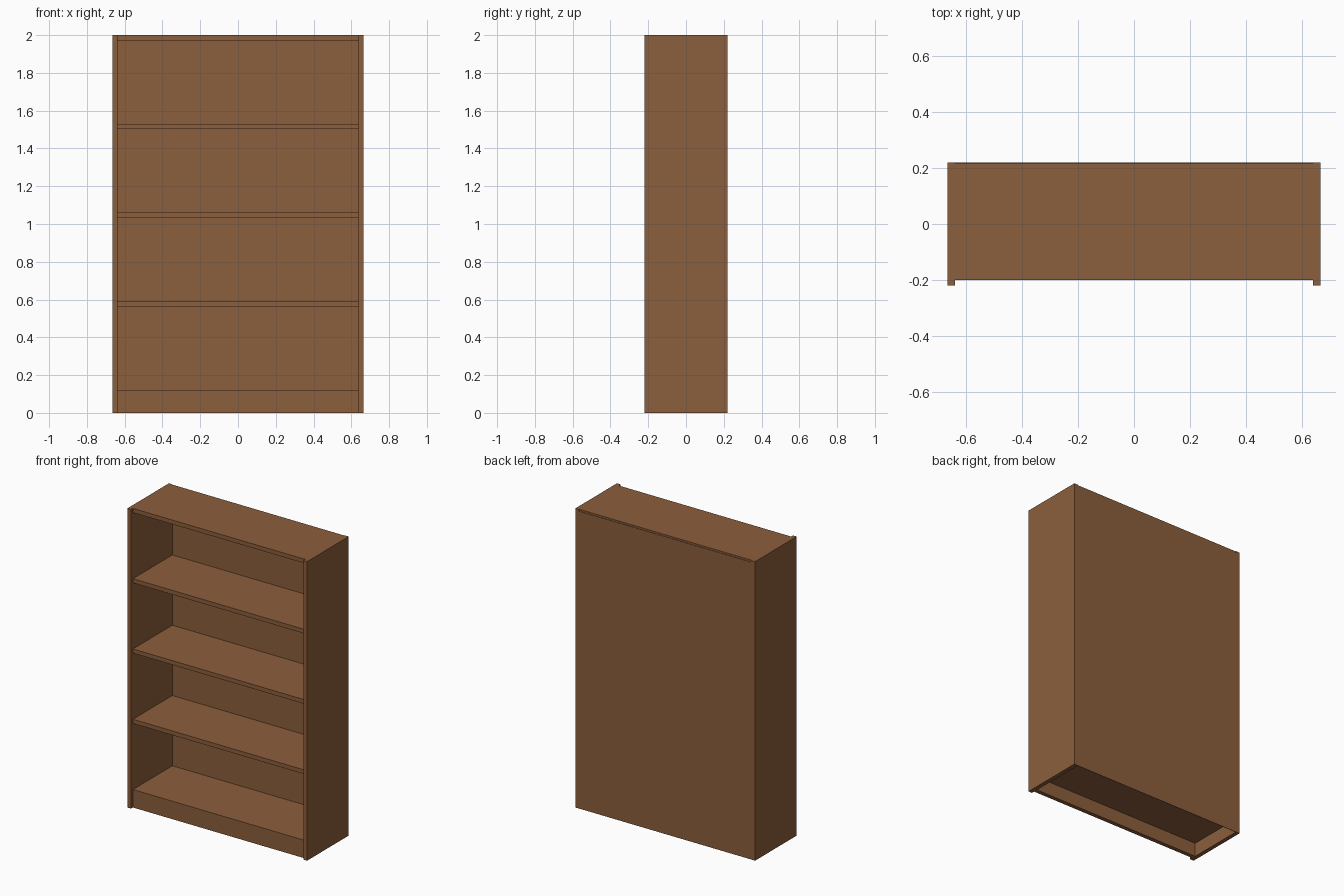
import bpy

cube = bpy.data.objects.get("Cube")
if cube:
    bpy.data.objects.remove(cube, do_unlink=True)

wood = bpy.data.materials.new("brown_wood")
wood.use_nodes = True
colour = (0.258, 0.112, 0.045, 1)
wood.diffuse_color = colour
wood.node_tree.nodes["Principled BSDF"].inputs["Base Color"].default_value = colour


def board(name, x, y, z):
    """Add a flat board spanning the given (low, high) ranges."""
    bpy.ops.mesh.primitive_cube_add(size=1)
    ob = bpy.context.object
    ob.name = name
    for v in ob.data.vertices:
        v.co = [lo if c < 0 else hi for c, (lo, hi) in zip(v.co, (x, y, z))]
    ob.data.materials.append(wood)
    return ob


HEIGHT, HALF_W, HALF_D = 2.0, 0.665, 0.22
THICK = 0.028
INNER = HALF_W - THICK
FRONT = -0.2          # set-back front edge of the shelves
BACK = HALF_D - 0.004  # front face of the thin back panel
span = (-INNER, INNER)

# Side panels
board("left_side", (INNER, HALF_W), (-HALF_D, HALF_D), (0, HEIGHT))
board("right_side", (-HALF_W, -INNER), (-HALF_D, HALF_D), (0, HEIGHT))

# Bottom, three inner shelves and top, evenly spaced by their upper faces
names = ["bottom_shelf", "lower_shelf", "middle_shelf", "upper_shelf", "top_board"]
LOWEST = 0.12
step = (HEIGHT - LOWEST) / (len(names) - 1)
for i, name in enumerate(names):
    top = LOWEST + i * step
    board(name, span, (FRONT, BACK), (top - THICK, top))

# Kick board under the bottom shelf
board("kick_board", span, (FRONT, FRONT + THICK), (0, LOWEST - THICK))

# Thin back panel
board("back_panel", span, (BACK, HALF_D - 0.001), (0, HEIGHT - 0.012))
